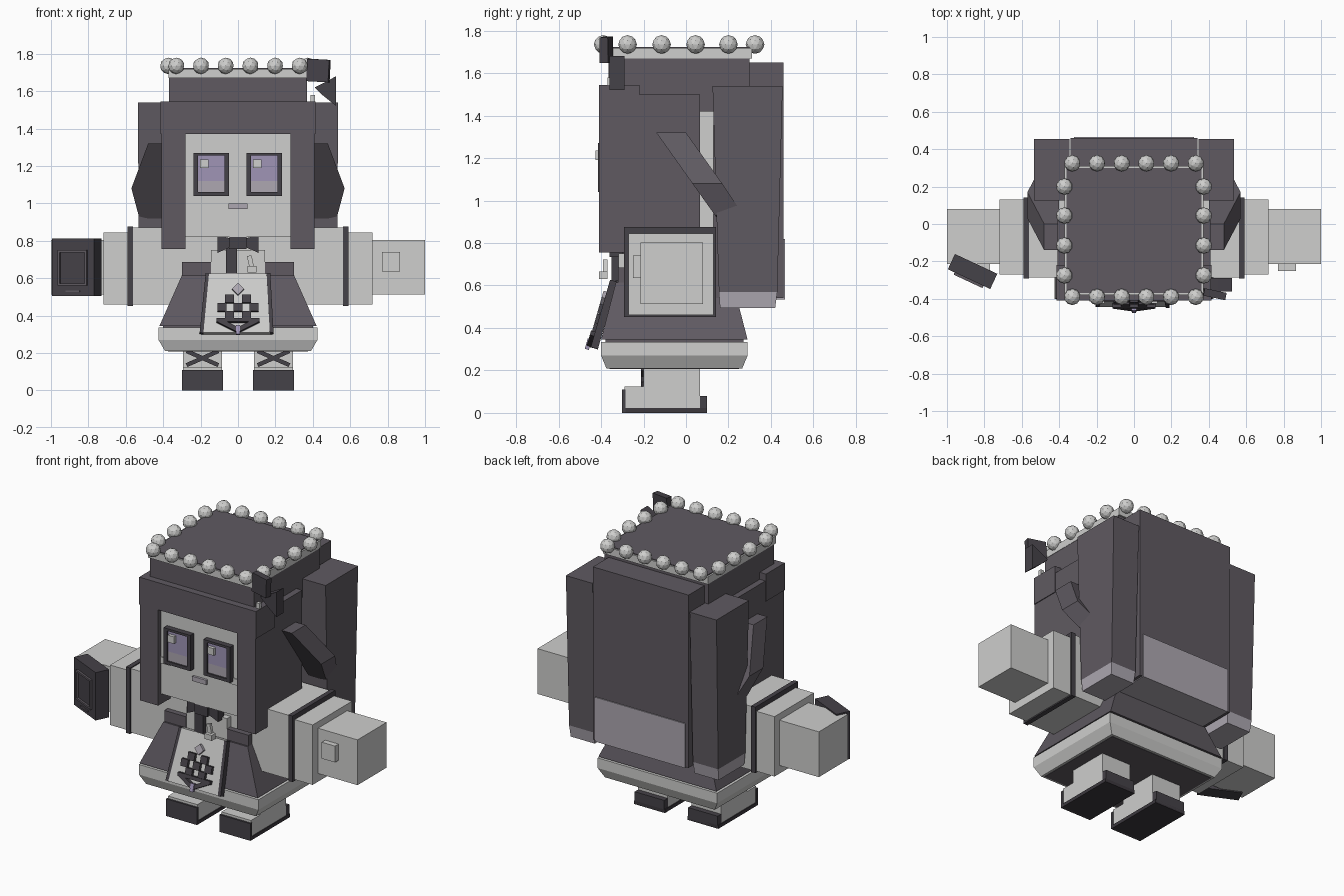
import bpy, bmesh, math
from mathutils import Matrix, Vector

if "Cube" in bpy.data.objects:
    bpy.data.objects.remove(bpy.data.objects["Cube"])


def mat(name, r, g, b):
    m = bpy.data.materials.new(name)
    m.diffuse_color = (r, g, b, 1)
    m.use_nodes = True
    m.node_tree.nodes["Principled BSDF"].inputs["Base Color"].default_value = m.diffuse_color
    return m


DARK = mat("dark plum grey", .115, .102, .12)
BLACK = mat("charcoal", .06, .054, .065)
LIGHT = mat("light grey", .62, .62, .61)
LILAC = mat("lilac", .35, .30, .47)
MIST = mat("pale mauve", .42, .39, .44)
SOLE = mat("sole charcoal", .045, .04, .048)


def mesh(name, verts, faces, m):
    me = bpy.data.meshes.new(name)
    me.from_pydata(verts, [], faces)
    bm = bmesh.new()
    bm.from_mesh(me)
    bmesh.ops.recalc_face_normals(bm, faces=bm.faces)
    bm.to_mesh(me)
    bm.free()
    me.materials.append(m)
    ob = bpy.data.objects.new(name, me)
    bpy.context.collection.objects.link(ob)
    return ob


def loft(name, lower, upper, m):
    """Join two equal loops into a closed solid."""
    n = len(lower)
    sides = [(i, (i + 1) % n, n + (i + 1) % n, n + i) for i in range(n)]
    return mesh(name, lower + upper, [tuple(range(n)), tuple(range(n, 2 * n))] + sides, m)


def rect(x0, x1, y0, y1, z):
    return [(x0, y0, z), (x1, y0, z), (x1, y1, z), (x0, y1, z)]


def frustum(name, a, za, b, zb, m):
    return loft(name, rect(*a, za), rect(*b, zb), m)


def box(name, x0, x1, y0, y1, z0, z1, m):
    return frustum(name, (x0, x1, y0, y1), z0, (x0, x1, y0, y1), z1, m)


def prism(name, pts, y0, y1, m):
    """Extrude an outline in x and z along y."""
    return loft(name, [(x, y0, z) for x, z in pts], [(x, y1, z) for x, z in pts], m)


def bar(name, p, q, w, y0, y1, m):
    """Thin strip between two points in the x-z plane."""
    d = Vector((q[0] - p[0], q[1] - p[1])).normalized() * w / 2
    n = (-d.y, d.x)
    return prism(name, [(p[0] + n[0], p[1] + n[1]), (q[0] + n[0], q[1] + n[1]),
                        (q[0] - n[0], q[1] - n[1]), (p[0] - n[0], p[1] - n[1])], y0, y1, m)


def mirror(ob):
    """Give the part a twin on the other side."""
    md = ob.modifiers.new("mirror", 'MIRROR')
    md.use_axis = (True, False, False)
    md.use_mirror_merge = False
    return ob


# head and hair
box("head", -.36, .36, -.38, .13, .82, 1.42, LIGHT)
box("hair_crown", -.37, .37, -.365, .30, 1.42, 1.67, DARK)
box("fringe", -.415, .415, -.41, -.22, 1.37, 1.545, DARK)
mirror(box("side_lock", .28, .41, -.41, .065, .755, 1.50, DARK))
box("back_hair", -.34, .34, .13, .46, .54, 1.65, DARK)
box("back_hair_tip", -.32, .32, .15, .466, .535, .82, MIST)
mirror(frustum("hair_tail", (.35, .53, .155, .43), .57, (.345, .535, .125, .455), 1.54, DARK))
mirror(frustum("hair_tail_tip", (.355, .525, .16, .42), .495, (.35, .53, .155, .43), .57, MIST))

# slanted ear flaps, sheared backwards as they go down
outline = [(.40, 1.32), (.48, 1.32), (.57, 1.08), (.53, .93), (.40, .90)]
front = [(x, -.14 + (1.32 - z) * .71, z) for x, z in outline]
rear = [(x, y + .14 - max(0, 1 - z) * .45, z + max(0, 1 - z) * .55) for x, y, z in front]
mirror(loft("ear_flap", front, rear, DARK))

# headband with beads
box("headband", -.372, .372, -.38, .31, 1.67, 1.718, LIGHT)
box("crown_top", -.362, .362, -.37, .30, 1.716, 1.723, DARK)
spots = [(-.33 + .132 * i, y) for i in range(6) for y in (-.39, .325)]
spots += [(s * .373, y) for s in (-1, 1) for y in (.20, .045, -.115, -.275)]
bm = bmesh.new()
for x, y in spots:
    bmesh.ops.create_icosphere(bm, subdivisions=2, radius=.044,
                               matrix=Matrix.Translation((x, y, 1.735)))
me = bpy.data.meshes.new("beads")
bm.to_mesh(me)
bm.free()
me.materials.append(LIGHT)
bpy.context.collection.objects.link(bpy.data.objects.new("beads", me))

# face
for cx in (-.143, .14):
    x0, x1 = cx - .095, cx + .095
    mirror_free = [("eye_side", x0, x0 + .025, 1.04, 1.27), ("eye_side", x1 - .025, x1, 1.04, 1.27),
                   ("eye_lid", x0, x1, 1.255, 1.27), ("eye_base", x0, x1, 1.04, 1.06)]
    for n, a, b, c, d in mirror_free:
        box(n, a, b, -.415, -.375, c, d, BLACK)
    box("iris", x0 + .02, x1 - .02, -.405, -.375, 1.12, 1.26, LILAC)
    box("iris_lower", x0 + .02, x1 - .02, -.405, -.375, 1.055, 1.12, MIST)
    box("eye_glint", cx - .06, cx - .015, -.425, -.40, 1.19, 1.235, LIGHT)
box("mouth", -.05, .05, -.395, -.375, .97, 1.0, MIST)
mirror(box("cheek", .21, .28, -.387, -.378, 1.02, 1.06, LIGHT))

# hair clip
clip = box("clip_plate", -.06, .06, -.02, .02, -.06, .06, BLACK)
clip.location = (.43, -.375, 1.71)
clip.rotation_euler = (0, math.radians(3), math.radians(-12))
prism("clip_bow", [(.41, 1.62), (.45, 1.58), (.525, 1.52), (.525, 1.68), (.45, 1.64)],
      -.36, -.29, BLACK)
bar("clip_charm", (.40, 1.58), (.40, 1.51), .025, -.37, -.35, LIGHT)
box("clip_gem", .39, .41, -.36, -.335, 1.45, 1.51, LILAC)

# torso, dress and hem
box("torso", -.30, .30, -.28, .14, .55, .84, LIGHT)
box("bib", -.145, .145, -.318, -.27, .58, .75, LIGHT)
mirror(box("dress_strap", .145, .30, -.32, .20, .58, .685, DARK))
frustum("dress", (-.42, .42, -.40, .29), .345, (-.30, .30, -.33, .22), .615, DARK)
box("hem", -.425, .425, -.40, .29, .27, .335, LIGHT)
frustum("hem_slope", (-.39, .39, -.375, .265), .21, (-.425, .425, -.40, .29), .27, LIGHT)
box("hem_seam", -.40, .40, -.38, .27, .33, .35, DARK)
box("under_skirt", -.375, .375, -.36, .25, .207, .215, DARK)

# neck bow, tail of the ribbon and whistle
mirror(prism("neck_bow", [(.03, .77), (.11, .735), (.11, .83), (.03, .81)], -.36, -.30, BLACK))
box("bow_knot", -.045, .045, -.375, -.30, .755, .83, BLACK)
box("ribbon_tail", -.065, -.005, -.35, -.31, .62, .76, BLACK)
bar("whistle_cord", (.06, .72), (.075, .65), .025, -.39, -.37, LIGHT)
box("whistle", .05, .10, -.41, -.37, .63, .665, LIGHT)

# apron and its emblem are built upright, then tilted about the upper edge
apron = [
    prism("apron", [(-.185, .29), (.17, .29), (.155, .62), (-.155, .62)], -.02, .01, LIGHT),
    bar("apron_edge", (.18, .29), (.163, .62), .02, -.025, .01, BLACK),
    bar("apron_edge", (-.195, .29), (-.163, .62), .02, -.02, .01, BLACK),
    prism("diamond", [(0, .495), (.032, .53), (0, .562), (-.032, .53)], -.04, -.02, MIST),
    bar("emblem_bar", (-.115, .355), (.115, .355), .022, -.045, -.02, BLACK),
    bar("emblem_left", (-.105, .355), (0, .30), .025, -.045, -.02, BLACK),
    bar("emblem_right", (.105, .355), (0, .30), .025, -.045, -.02, BLACK),
    box("emblem_gem", -.012, .012, -.05, -.03, .275, .325, LILAC)]
for xs, z in (((-.045, .045), .475), ((-.085, 0, .085), .428), ((-.045, .045), .382)):
    apron += [box("emblem_square", x - .024, x + .024, -.04, -.02, z - .023, z + .023, BLACK)
              for x in xs]
tilt = Matrix.Translation((0, -.335, .615)) @ Matrix.Rotation(math.radians(-16), 4, 'X') \
    @ Matrix.Translation((0, 0, -.615))
for ob in apron:
    ob.data.transform(tilt)

# arms
mirror(box("sleeve", .15, .57, -.285, .135, .46, .87, LIGHT))
mirror(box("sleeve_band", .562, .592, -.292, .142, .452, .876, BLACK))
mirror(box("cuff", .59, .72, -.27, .13, .46, .845, LIGHT))
mirror(box("hand", .72, 1.0, -.215, .08, .512, .803, LIGHT))
mirror(box("thumb", .77, .865, -.25, -.21, .635, .74, LIGHT))

# handheld tablet with a raised square frame
tablet = [box("tablet", -.125, .125, -.045, .045, .505, .812, BLACK)]
for a, b, c, d in ((-.085, .085, .56, .572), (-.085, .085, .738, .75),
                   (-.085, -.073, .56, .75), (.073, .085, .56, .75)):
    tablet.append(box("tablet_frame", a, b, -.058, -.045, c, d, DARK))
tablet.append(box("tablet_button", -.04, .04, -.052, -.045, .525, .535, DARK))
place = Matrix.Translation((-.863, -.254, 0)) @ Matrix.Rotation(math.radians(-25), 4, 'Z')
for ob in tablet:
    ob.data.transform(place)

# legs and shoes
mirror(box("leg", .085, .295, -.20, .065, .12, .25, LIGHT))
mirror(bar("lace", (.105, .135), (.275, .21), .022, -.212, -.198, BLACK))
mirror(bar("lace", (.275, .135), (.105, .21), .022, -.212, -.198, BLACK))
mirror(box("shoe", .085, .295, -.29, .065, .02, .125, LIGHT))
mirror(box("toe_cap", .08, .30, -.302, -.285, 0, .11, BLACK))
mirror(box("sole", .08, .30, -.30, .10, 0, .022, SOLE))
mirror(box("heel", .085, .295, .06, .10, .01, .08, BLACK))
